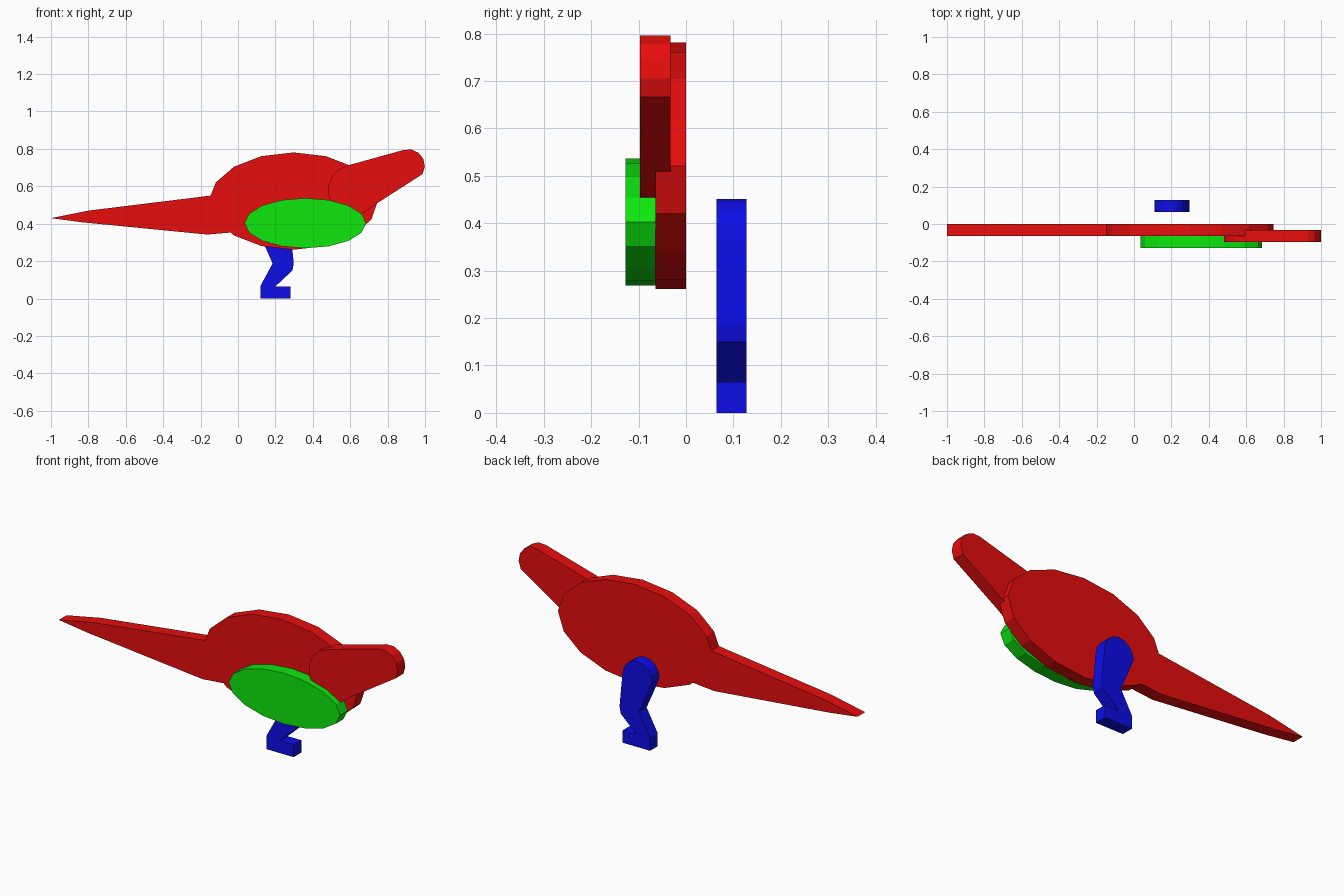
import bpy, bmesh
from math import cos, sin, radians

if "Cube" in bpy.data.objects:
    bpy.data.objects.remove(bpy.data.objects["Cube"], do_unlink=True)

LOW, HIGH = 0.004, 0.8
THICK = 0.064


def material(name, rgb):
    mat = bpy.data.materials.new(name)
    mat.use_nodes = True
    mat.diffuse_color = (*rgb, 1)
    mat.node_tree.nodes["Principled BSDF"].inputs["Base Color"].default_value = (*rgb, 1)
    return mat


def arc(cx, cz, rx, rz, start, end, steps):
    """Points on an elliptical arc, both ends included."""
    angles = [radians(start + (end - start) * i / steps) for i in range(steps + 1)]
    return [(cx + rx * cos(a), cz + rz * sin(a)) for a in angles]


def plate(name, outline, front, mat):
    """Flat cut-out in the XZ plane, thickened towards the back."""
    bm = bmesh.new()
    face = bm.faces.new([bm.verts.new((x, front, z)) for x, z in outline])
    extruded = bmesh.ops.extrude_face_region(bm, geom=[face], use_keep_orig=True)["geom"]
    moved = [v for v in extruded if isinstance(v, bmesh.types.BMVert)]
    bmesh.ops.translate(bm, verts=moved, vec=(0, THICK, 0))
    bmesh.ops.recalc_face_normals(bm, faces=bm.faces)
    mesh = bpy.data.meshes.new(name)
    bm.to_mesh(mesh)
    bm.free()
    mesh.materials.append(mat)
    obj = bpy.data.objects.new(name, mesh)
    bpy.context.collection.objects.link(obj)
    return obj


red = material("red", (HIGH, LOW, LOW))
green = material("green", (LOW, HIGH, LOW))
blue = material("blue", (LOW, LOW, HIGH))

# Oval body running into a long pointed tail
tail = [(-0.147, 0.55), (-0.8, 0.47), (-1, 0.43), (-0.837, 0.408),
        (-0.163, 0.342), (-0.04, 0.353)]
body = arc(0.297, 0.521, 0.45, 0.26, -135, 157.5, 13)
plate("body_and_tail", body + tail, -THICK, red)

# Tapered neck and head with rounded ends
neck = arc(0.615, 0.58, 0.135, 0.135, 100, 320, 9)
snout = arc(0.911, 0.71, 0.088, 0.088, -30, 105, 5)
plate("head", neck + snout, -0.097, red)

# Oval wing in front of the body
plate("wing", arc(0.36, 0.403, 0.325, 0.134, 0, 337.5, 15), -2 * THICK, green)

# Bent leg with a round hip and a flat foot
hip = arc(0.195, 0.364, 0.086, 0.087, 0, 180, 8)
shin = [(0.147, 0.273), (0.185, 0.187), (0.12, 0.068), (0.12, 0), (0.28, 0),
        (0.28, 0.065), (0.2, 0.065), (0.291, 0.15), (0.298, 0.187)]
plate("leg", hip + shin, THICK, blue)
